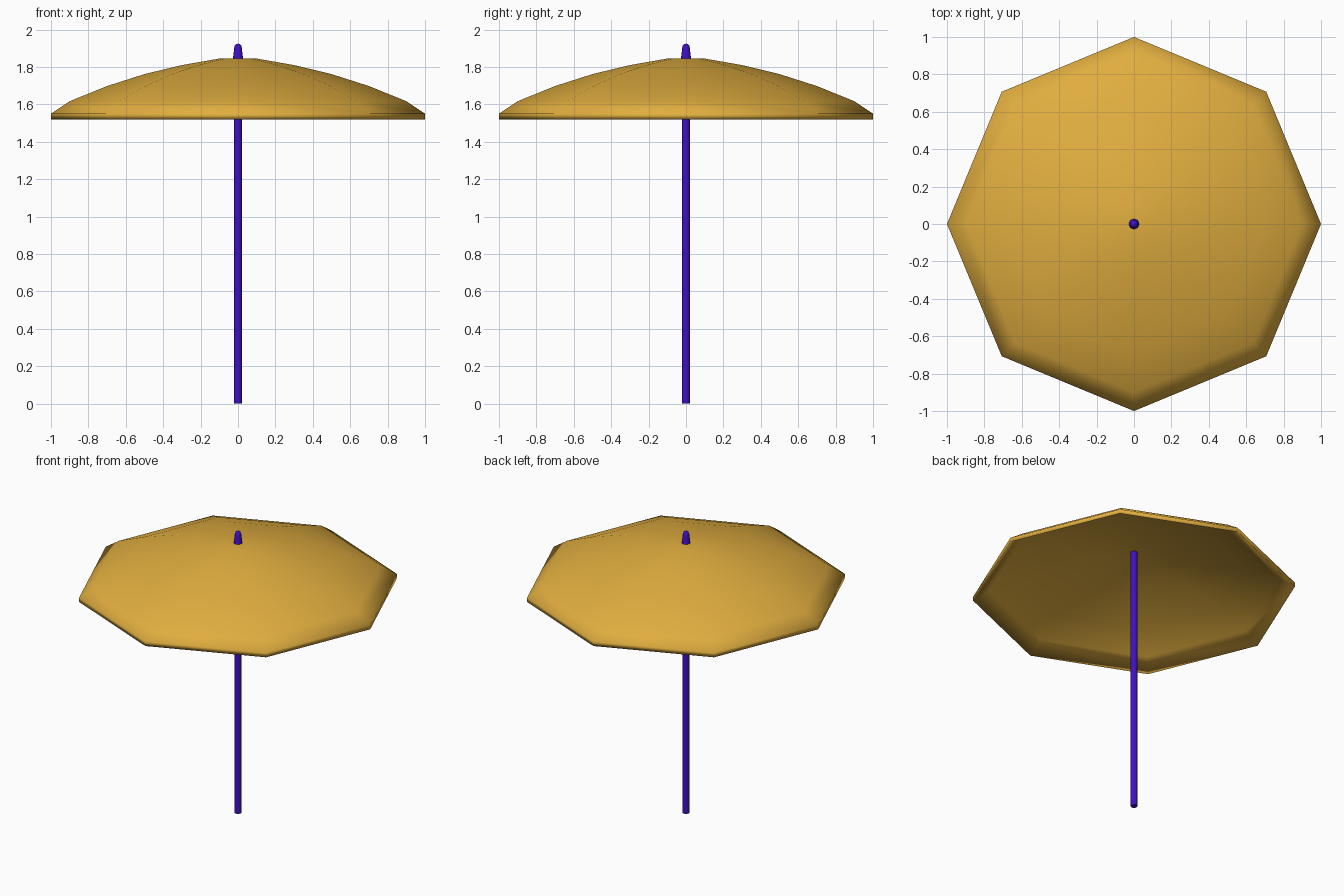
import bpy, bmesh
from math import cos, sin, pi

if "Cube" in bpy.data.objects:
    bpy.data.objects.remove(bpy.data.objects["Cube"])


def material(name, color):
    m = bpy.data.materials.new(name)
    m.diffuse_color = color
    m.use_nodes = True
    m.node_tree.nodes["Principled BSDF"].inputs["Base Color"].default_value = m.diffuse_color
    return m


def lathe(name, profile, sides, mat, limit=180):
    """Spin (radius, height) points around z; radius 0 makes a pole point."""
    bm = bmesh.new()
    rings = []
    for r, z in profile:
        if r == 0:
            rings.append([bm.verts.new((0, 0, z))] * sides)
        else:
            rings.append([bm.verts.new((r * cos(2 * pi * i / sides),
                                        r * sin(2 * pi * i / sides), z))
                          for i in range(sides)])
    for a, b in zip(rings, rings[1:]):
        for i in range(sides):
            j = (i + 1) % sides
            quad = list(dict.fromkeys((a[i], a[j], b[j], b[i])))
            bm.faces.new(quad)
    bmesh.ops.recalc_face_normals(bm, faces=bm.faces)
    mesh = bpy.data.meshes.new(name)
    bm.to_mesh(mesh)
    bm.free()
    ob = bpy.data.objects.new(name, mesh)
    bpy.context.collection.objects.link(ob)
    mesh.materials.append(mat)
    bpy.ops.object.select_all(action='DESELECT')
    ob.select_set(True)
    bpy.context.view_layer.objects.active = ob
    if limit >= 180:
        bpy.ops.object.shade_smooth()
    else:
        bpy.ops.object.shade_smooth_by_angle(angle=limit * pi / 180)
    return ob


fabric = material("fabric", (0.75, 0.42, 0.05, 1))
paint = material("pole_paint", (0.05, 0.005, 0.55, 1))

# Eight-sided canopy: domed top, short vertical rim, matching underside
dome = [(0, 1.845), (0.1, 1.845), (0.3, 1.81), (0.5, 1.762),
        (0.7, 1.698), (0.9, 1.617), (1.0, 1.55)]
under = [(r, z - 0.03) for r, z in reversed(dome)]
lathe("canopy", dome + under, 8, fabric)

# Pole from the ground up into the canopy
lathe("pole", [(0, 0), (0.021, 0), (0.021, 1.84), (0, 1.84)], 16, paint, 40)

# Tapered finial with a rounded tip
tip = [(0.02 * cos(a * pi / 8), 1.905 + 0.02 * sin(a * pi / 8)) for a in range(4)]
lathe("finial", [(0, 1.835), (0.028, 1.835)] + tip + [(0, 1.925)], 16, paint, 40)
